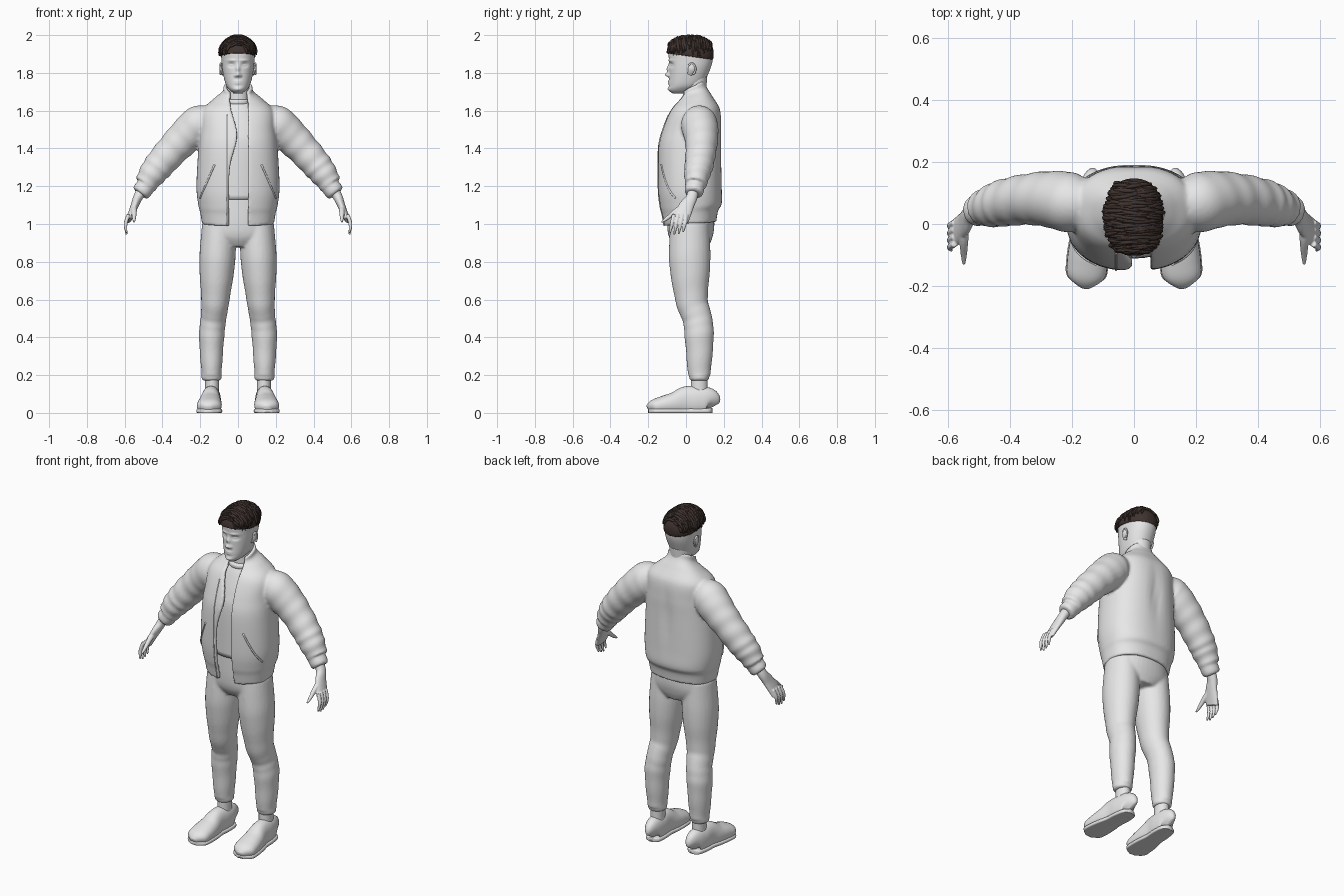
import bpy, bmesh, math, random
from mathutils import Vector

random.seed(4)
if "Cube" in bpy.data.objects:
    bpy.data.objects.remove(bpy.data.objects["Cube"])


def material(name, red, green, blue):
    mat = bpy.data.materials.new(name)
    mat.use_nodes = True
    mat.diffuse_color = (red, green, blue, 1)
    mat.node_tree.nodes["Principled BSDF"].inputs["Base Color"].default_value = mat.diffuse_color
    return mat


GREY = material("light grey", .8, .8, .8)
BROWN = material("dark brown", .05, .033, .028)


def spline(keys, t):
    """Smoothly interpolate rows of numbers, t from 0 to 1."""
    last = len(keys) - 1
    index = min(int(t * last), last - 1)
    f = t * last - index
    before, start = keys[max(index - 1, 0)], keys[index]
    end, after = keys[index + 1], keys[min(index + 2, last)]
    result = []
    for a, b, c, d in zip(before, start, end, after):
        slope_in, slope_out = (c - a) / 2, (d - b) / 2
        square = 3 * (c - b) - 2 * slope_in - slope_out
        cube = 2 * (b - c) + slope_in + slope_out
        result.append(b + f * (slope_in + f * (square + f * cube)))
    return result


def skin(bm, rings):
    """Join closed loops of points into a capped surface."""
    loops = [[bm.verts.new(point) for point in ring] for ring in rings]
    for lower, upper in zip(loops, loops[1:]):
        for i in range(len(lower)):
            bm.faces.new((lower[i - 1], lower[i], upper[i], upper[i - 1]))
    bm.faces.new(loops[0])
    bm.faces.new(loops[-1])
    return [vert for loop in loops for vert in loop]


def power(value, exponent):
    return math.copysign(abs(value) ** exponent, value)


def tube(bm, keys, steps=30, seg=28, ref=(0, 1, 0), side=1, squash=1, ripple=0, box=1, flat=False):
    """Sweep an oval along rows of x, y, z, radius and an optional radius along ref."""
    rows = [spline(keys, i / steps) for i in range(steps + 1)]
    rings = []
    for i, row in enumerate(rows):
        centre = Vector(row[:3])
        tangent = Vector(rows[min(i + 1, steps)][:3]) - Vector(rows[max(i - 1, 0)][:3])
        if flat:
            tangent = Vector((0, 0, 1))
        across = Vector(ref).cross(tangent).normalized()
        along = tangent.normalized().cross(across)
        ring = []
        for j in range(seg):
            angle = math.tau * j / seg
            fold = 1 + ripple * math.sin(i + math.sin(angle)) * i / steps
            point = centre + fold * (across * row[3] * power(math.cos(angle), box)
                                     + along * row[-1] * squash * power(math.sin(angle), box))
            ring.append((point.x * side, point.y, point.z))
        rings.append(ring)
    return skin(bm, rings)


def stack(bm, rows, steps=30, seg=40):
    """Pile level ovals given as height, front, back and half width."""
    keys = [(0, (front + back) / 2, z, width, (back - front) / 2) for z, front, back, width in rows]
    return tube(bm, keys, steps, seg, box=.92, flat=True)


def band(bm, start, end, radius, side=1):
    """Rounded cuff between two points."""
    start, end = Vector(start), Vector(end)
    tube(bm, [(*start.lerp(end, f), radius * grow)
              for f, grow in ((0, .8), (.2, 1), (.8, 1), (1, .8))], 16, side=side)


def finish(bm, name, mat=GREY, voxel=0, smooth=3):
    bmesh.ops.recalc_face_normals(bm, faces=bm.faces)
    mesh = bpy.data.meshes.new(name)
    for face in bm.faces:
        face.smooth = True
    bm.to_mesh(mesh)
    bm.free()
    mesh.materials.append(mat)
    ob = bpy.data.objects.new(name, mesh)
    bpy.context.collection.objects.link(ob)
    if voxel:
        blend = ob.modifiers.new("blend", 'REMESH')
        blend.mode, blend.voxel_size, blend.use_smooth_shade = 'VOXEL', voxel, True
        soften = ob.modifiers.new("soften", 'SMOOTH')
        soften.factor, soften.iterations = .5, smooth


SIDES = ((1, "left"), (-1, "right"))

# Trousers: hips and two legs blended together, with ankle cuffs
LEG = [(.1, .02, 1, .09), (.11, .02, .8, .095), (.12, .03, .6, .075),
       (.13, .06, .5, .068), (.14, .07, .4, .067), (.14, .07, .2, .052)]
bm = bmesh.new()
stack(bm, [(1.14, -.1, .14, .17), (1, -.1, .15, .18), (.93, -.09, .14, .18), (.88, -.06, .12, .1)])
for side, label in SIDES:
    tube(bm, LEG, 50, side=side, squash=1.15, ripple=.015)
    band(bm, (.14, .07, .17), (.14, .07, .22), .052, side)
finish(bm, "trousers", voxel=.008)

# Shoes and soles from rows of y, half width and top height, then ankles
SHOE = [(.14, .01, .07), (.12, .04, .13), (.06, .05, .14), (0, .05, .14),
        (-.06, .06, .11), (-.12, .065, .09), (-.17, .06, .07), (-.2, .02, .04)]
for side, label in SIDES:
    bm = bmesh.new()
    upper = [(.144 - y * .06, y, top * .45, width, top * .55) for y, width, top in SHOE]
    sole = [(x, y, .01, width + .003, .015) for x, y, z, width, height in upper]
    for rows, box in ((upper, .9), (sole, .6)):
        for vert in tube(bm, rows, 40, ref=(0, 0, 1), side=side, box=box):
            vert.co.z = max(vert.co.z, 0)
    finish(bm, label + "_shoe")
    bm = bmesh.new()
    tube(bm, [(.137, .07, .1, .037), (.137, .07, .2, .037)], 6, side=side, squash=1.2)
    finish(bm, label + "_ankle")

# Shirt with a ribbed neckline
bm = bmesh.new()
stack(bm, [(1.13, -.11, .15, .16), (1.4, -.11, .17, .17), (1.5, -.09, .16, .16),
           (1.6, -.05, .13, .11), (1.65, -.02, .11, .07)])
band(bm, (0, .04, 1.63), (0, .04, 1.66), .072)
finish(bm, "shirt")

# Jacket: open shell from rows of height, half width, front and back
JACKET = [(1, .19, -.12, .16), (1.06, .2, -.13, .17), (1.1, .21, -.14, .19), (1.2, .22, -.15, .19),
          (1.4, .21, -.15, .19), (1.5, .2, -.13, .19), (1.6, .19, -.09, .18), (1.66, .13, -.05, .14),
          (1.7, .08, -.03, .11), (1.73, .08, -.03, .1)]


def jacket_point(row, angle, inset=0):
    z, width, front, back = row
    x = (width - inset) * power(math.sin(angle), .85)
    depth = -power(math.cos(angle), .85)
    y = (front + back) / 2 + depth * ((back - front) / 2 - inset)
    if depth > 0:  # hollow along the spine
        y -= .01 * math.exp(-(x / .035) ** 2 - ((z - 1.4) / .15) ** 2)
    tilt = .01 + .2 * max(0, z - 1.63)
    return Vector((x, y, z + depth * tilt))


def edge_angle(row, x):
    return math.asin(power(x / row[1], 1 / .85))


bm = bmesh.new()
rings = []
for i in range(61):
    row = spline(JACKET, i / 60)
    overlap = .045 * math.exp(-((row[0] - 1.48) / .12) ** 2)
    first, last = edge_angle(row, .055), math.tau + edge_angle(row, overlap - .05)
    angles = [first + (last - first) * j / 56 for j in range(57)]
    rings.append([jacket_point(row, angle) for angle in angles]
                 + [jacket_point(row, angle, .02) for angle in reversed(angles)])
skin(bm, rings)
SLEEVE = [(.13, .07, 1.55, .07), (.2, .07, 1.53, .1), (.27, .08, 1.47, .095), (.34, .08, 1.4, .086),
          (.41, .07, 1.32, .08), (.45, .06, 1.27, .073), (.49, .05, 1.21, .06)]
for side, label in SIDES:
    tube(bm, SLEEVE, 46, 36, side=side, squash=.96, ripple=.045)
    band(bm, (.48, .05, 1.21), (.52, .04, 1.16), .05, side)
finish(bm, "jacket", voxel=.008)

# Raised jacket trim: slanted pocket welts and a front seam
bm = bmesh.new()
for side, label in SIDES:
    welt = [jacket_point(spline(JACKET, .4 - .03 * k), .55 + .15 * k) for k in range(5)]
    tube(bm, [(*point, .005) for point in welt], 14, 8, side=side)
rows = [spline(JACKET, k / 20) for k in range(14)]
tube(bm, [(*jacket_point(row, edge_angle(row, -.058)), .003) for row in rows], 40, 8)
finish(bm, "jacket_trim")

# Hands: wrist, palm, thumb and four fingers blended together
PALM = [(.5, .04, 1.19, .03, .03), (.53, .03, 1.14, .025, .03),
        (.55, 0, 1.09, .02, .04), (.58, -.03, 1.02, .015, .045)]
THUMB = [(.55, 0, 1.1, .015), (.55, -.05, 1.07, .015), (.55, -.1, 1.03, .01), (.55, -.13, 1.01, .005)]
for side, label in SIDES:
    bm = bmesh.new()
    tube(bm, PALM, side=side)
    tube(bm, THUMB, 16, 12, ref=(1, 0, 0), side=side)
    for k in range(4):
        y, tip = .023 * k - .065, .94 + .01 * abs(k - 1.3)
        tube(bm, [(.58, y, 1.05, .01), (.595, y - .01, 1, .01), (.59, y - .02, tip, .005)],
             14, 12, side=side)
    finish(bm, label + "_hand", voxel=.0035, smooth=2)

# Head: oval stack, with the face pushed in and out by soft bumps
SKULL = [(1.69, -.07, .02, .02), (1.71, -.09, .05, .045), (1.74, -.09, .09, .065),
         (1.8, -.088, .12, .08), (1.86, -.09, .14, .087), (1.92, -.09, .14, .087),
         (1.96, -.06, .1, .06), (1.98, 0, .06, .02)]
# Each bump: side offset, height, push, width, tallness
FACE = {"nose": (0, 1.79, -.022, .012, .011), "bridge": (0, 1.82, -.014, .01, .02),
        "nostril": (.014, 1.785, -.008, .007, .007), "socket": (.035, 1.842, .013, .017, .011),
        "eye": (.035, 1.841, -.008, .011, .005), "brow": (.033, 1.866, -.005, .025, .006),
        "lips": (0, 1.75, -.007, .02, .01), "mouth": (0, 1.75, .006, .02, .002),
        "chin": (0, 1.713, -.006, .02, .01)}
bm = bmesh.new()
for vert in stack(bm, SKULL, 100, 120):
    x, y, z = vert.co
    for offset, height, push, wide, tall in FACE.values():
        bump = math.exp(-((abs(x) - offset) / wide) ** 2 - ((z - height) / tall) ** 2)
        vert.co.y += push * bump * max(0, min(1, -y / .05))
tube(bm, [(0, .045, 1.58, .07), (0, .045, 1.65, .06), (0, .05, 1.78, .062)], flat=True)
for side, label in SIDES:
    tube(bm, [(.08, .02, 1.79, .005), (.09, .03, 1.82, .008), (.09, .03, 1.85, .005)],
         14, 14, side=side, squash=2.5)
    turns = [.4 * k - 1.2 for k in range(10)]
    tube(bm, [(.092, .03 + .02 * math.cos(a), 1.82 + .03 * math.sin(a), .005) for a in turns],
         24, 8, ref=(1, 0, 0), side=side)
finish(bm, "head")


# Hair: a cap with many locks combed across it
def hair_point(along, angle, lift, hang=0):
    bulge = lift * (1 - abs(along) ** 2.4) ** .45
    y = .022 + .129 * along * lift
    z = max(1.9 + .097 * bulge * math.cos(angle), 1.89 - .14 * y - hang)
    return .097 * bulge * math.sin(angle), y, z


bm = bmesh.new()
skin(bm, [[hair_point(.995 * math.sin(math.pi * (i / 40 - .5)), math.tau * j / 48, .97)
           for j in range(48)] for i in range(41)])
for lock in range(330):
    along, drift = random.uniform(-.9, .9), random.uniform(-.02, .02)
    start, reach = random.uniform(-1.7, .8), random.uniform(.15, .25)
    lift, hang = random.uniform(.97, 1.02), random.uniform(0, .012)
    width = random.uniform(.004, .0075)
    path = []
    for k, taper in enumerate((.5, 1, 1, .8, .2)):
        point = hair_point(along + drift * k, start + reach * k, lift, hang)
        path.append((*point, width * taper))
    tube(bm, path, 8, 6)
finish(bm, "hair", BROWN)
